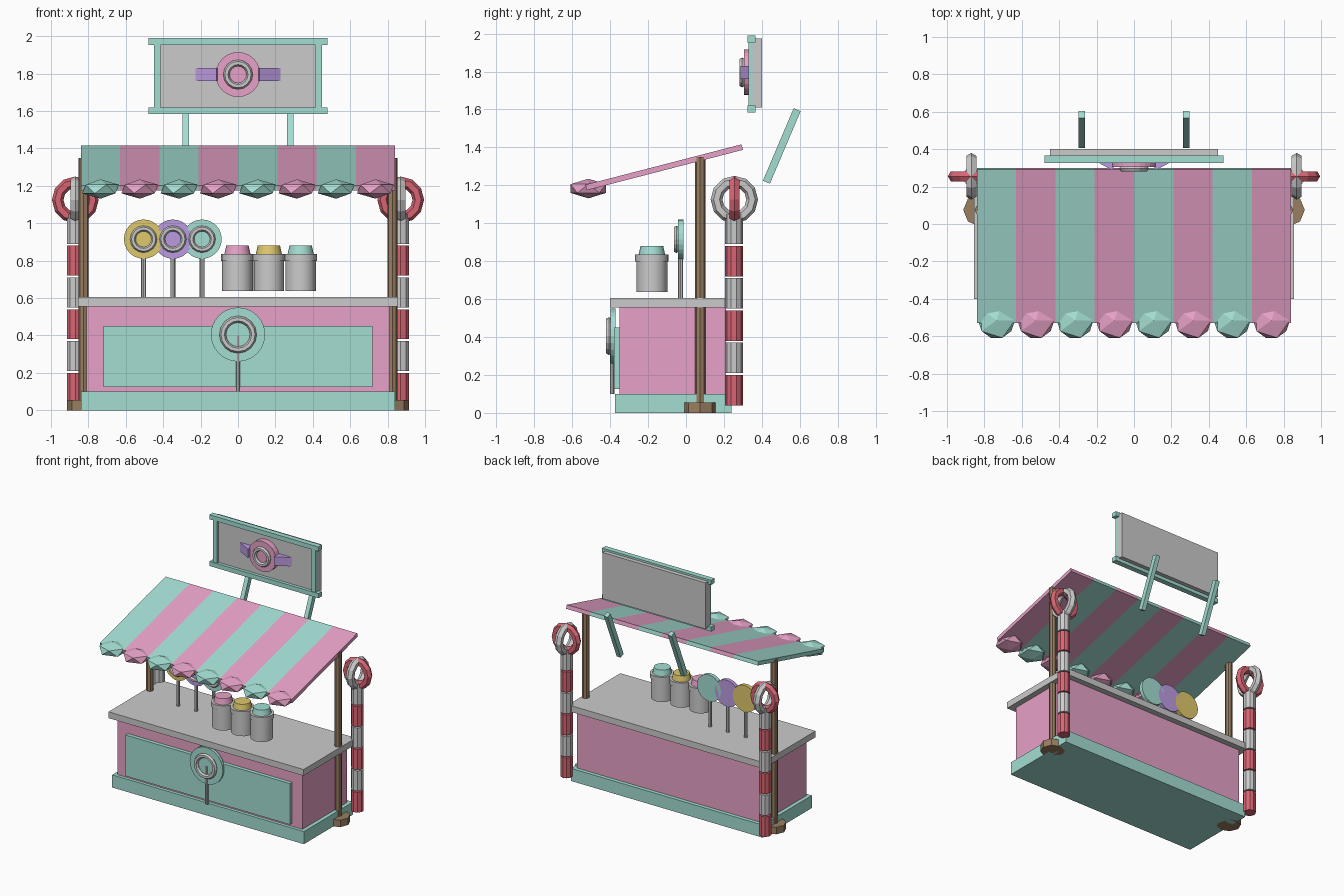
import bpy, math
from mathutils import Matrix, Vector

if "Cube" in bpy.data.objects:
    bpy.data.objects.remove(bpy.data.objects["Cube"])

def mat(name, rgb):
    m = bpy.data.materials.new(name)
    m.diffuse_color = (*rgb, 1)
    m.use_nodes = True
    m.node_tree.nodes["Principled BSDF"].inputs["Base Color"].default_value = m.diffuse_color
    return m

PINK = mat("pink", (0.80, 0.36, 0.57))
TEAL = mat("teal", (0.37, 0.73, 0.65))
RED = mat("red", (0.68, 0.13, 0.17))
BROWN = mat("brown", (0.32, 0.21, 0.12))
YELLOW = mat("yellow", (0.74, 0.58, 0.15))
PURPLE = mat("purple", (0.50, 0.33, 0.75))

def finish(name, m):
    o = bpy.context.object
    o.name = name
    if m:
        o.data.materials.append(m)
    return o

# box from min/max corners
def box(name, lo, hi, m=None, rot=(0, 0, 0)):
    lo, hi = Vector(lo), Vector(hi)
    bpy.ops.mesh.primitive_cube_add(size=1, location=(lo + hi) / 2, rotation=rot)
    o = finish(name, m)
    o.scale = hi - lo
    return o

def cyl(name, loc, r, h, n, m=None, rot=(0, 0, 0), r2=None):
    bpy.ops.mesh.primitive_cone_add(vertices=n, radius1=r, radius2=r if r2 is None else r2,
                                    depth=h, location=loc, rotation=rot)
    return finish(name, m)

def torus(name, loc, R, r, rot, m=None, n=12, k=6):
    bpy.ops.mesh.primitive_torus_add(major_radius=R, minor_radius=r, major_segments=n,
                                     minor_segments=k, location=loc, rotation=rot)
    return finish(name, m)

FACE = (math.pi / 2, 0, 0)

# round sweet: disc with a raised ring on its front
def sweet(name, x, y, z, r, th, ring, tube, m):
    cyl(name + "_disc", (x, y, z), r, th, 24, m, FACE)
    torus(name + "_ring", (x, y - th / 2 - tube * 0.5, z), ring, tube, FACE, n=16)

# stall body
box("base", (-0.84, -0.375, 0), (0.84, 0.24, 0.10), TEAL)
box("counter_body", (-0.81, -0.35, 0.002), (0.81, 0.21, 0.56), PINK)
box("front_panel", (-0.72, -0.38, 0.125), (0.72, -0.345, 0.45), TEAL)
box("countertop", (-0.855, -0.40, 0.555), (0.855, 0.255, 0.605))

# front emblem
sweet("front_emblem", 0, -0.385, 0.405, 0.145, 0.024, 0.082, 0.018, TEAL)
cyl("front_emblem_stick", (0, -0.39, 0.25), 0.012, 0.30, 8)

# posts and striped poles on both sides
for s, side in ((-1, "left"), (1, "right")):
    cyl(f"post_{side}", (s * 0.825, 0.075, 0.675), 0.027, 1.35, 8, BROWN)
    cyl(f"post_foot_{side}", (s * 0.825, 0.075, 0.0275), 0.088, 0.055, 8, BROWN)
    for i in range(6):
        cyl(f"striped_pole_{side}_{i}", (s * 0.87, 0.253, 0.12 + 0.17 * i), 0.047, 0.16, 10,
            None if i % 2 else RED)
    torus(f"pole_ring_red_{side}", (s * 0.87, 0.255, 1.125), 0.094, 0.031, FACE, RED)
    torus(f"pole_ring_grey_{side}", (s * 0.87, 0.255, 1.125), 0.094, 0.031, (0, math.pi / 2, 0))

# striped awning with faceted scallops
for i in range(8):
    x = -0.735 + 0.21 * i
    m = PINK if i % 2 else TEAL
    box(f"awning_strip_{i}", (x - 0.105, -0.54, 1.28), (x + 0.105, 0.31, 1.31), m,
        (math.radians(14.5), 0, 0))
    bpy.ops.mesh.primitive_ico_sphere_add(subdivisions=1, radius=0.11, location=(x, -0.515, 1.183))
    finish(f"awning_scallop_{i}", m).scale = (1, 1, 0.47)

# sign board and frame
box("sign_board", (-0.45, 0.35, 1.61), (0.45, 0.40, 1.975))
for z in (1.602, 1.972):
    box("sign_rail", (-0.478, 0.325, z - 0.018), (0.478, 0.367, z + 0.018), TEAL)
for s in (-1, 1):
    box("sign_stile", (s * 0.432 - 0.018, 0.33, 1.61), (s * 0.432 + 0.018, 0.362, 1.965), TEAL)
    # leaning support
    box("sign_support", (s * 0.28 - 0.017, 0.485, 1.20), (s * 0.28 + 0.017, 0.525, 1.615), TEAL,
        (math.radians(-23), 0, 0))
    # wrapper wedge
    tri = [(s * 0.115, 0.287), (s * 0.228, 0.348), (s * 0.095, 0.352)]
    v = [(x, y, z) for z in (1.76, 1.83) for x, y in tri]
    f = [(2, 1, 0), (3, 4, 5), (0, 1, 4, 3), (1, 2, 5, 4), (2, 0, 3, 5)]
    if s < 0:
        f = [q[::-1] for q in f]
    me = bpy.data.meshes.new("sign_wrapper")
    me.from_pydata(v, [], f)
    me.materials.append(PURPLE)
    bpy.context.collection.objects.link(bpy.data.objects.new("sign_wrapper", me))
sweet("sign_sweet", 0, 0.33, 1.795, 0.12, 0.05, 0.062, 0.017, PINK)

# lollipops
for x, m in ((-0.505, YELLOW), (-0.348, PURPLE), (-0.192, TEAL)):
    sweet("lollipop", x, -0.028, 0.915, 0.105, 0.03, 0.057, 0.015, m)
    cyl("lollipop_stick", (x, -0.028, 0.72), 0.013, 0.24, 8)

# jars
for x, m in ((-0.003, PINK), (0.165, YELLOW), (0.335, TEAL)):
    cyl("jar", (x, -0.18, 0.72), 0.082, 0.165, 16)
    cyl("jar_rim", (x, -0.18, 0.817), 0.088, 0.037, 16)
    cyl("jar_lid", (x, -0.18, 0.857), 0.07, 0.046, 16, m, r2=0.06)
for o in bpy.data.objects:
    if o.name.startswith("jar"):
        bpy.context.view_layer.objects.active = o
        bpy.ops.object.select_all(action='DESELECT')
        o.select_set(True)
        bpy.ops.object.shade_smooth_by_angle()
